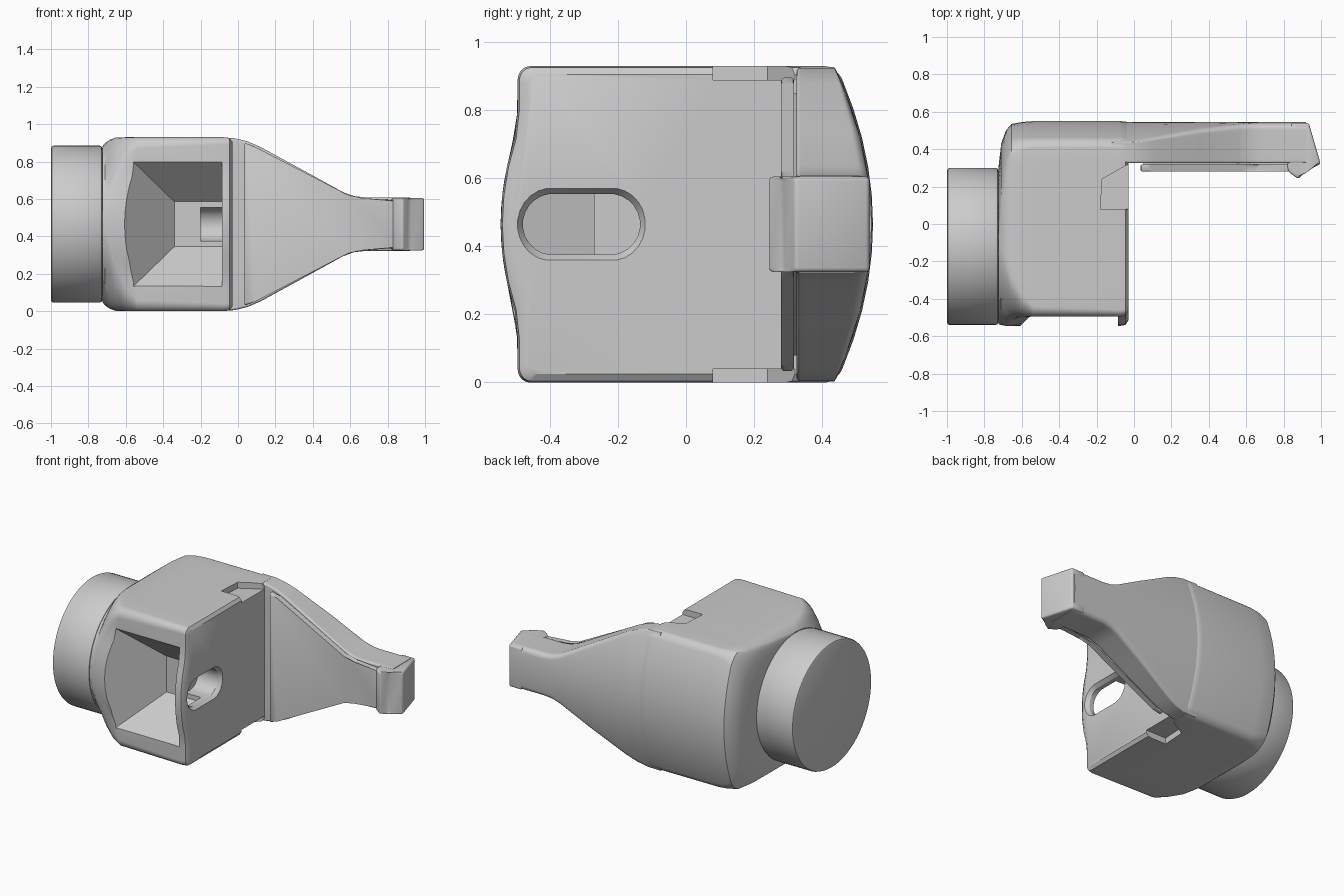
import bpy, bmesh, math
from mathutils import Vector

if "Cube" in bpy.data.objects:
    bpy.data.objects.remove(bpy.data.objects["Cube"])

CZ = 0.465  # mid height, everything mirrors about it


def make(name, bm, smooth=True):
    bmesh.ops.recalc_face_normals(bm, faces=bm.faces)
    me = bpy.data.meshes.new(name)
    bm.to_mesh(me)
    bm.free()
    ob = bpy.data.objects.new(name, me)
    bpy.context.collection.objects.link(ob)
    if smooth:
        shade(ob)
    return ob


def shade(ob):
    bpy.ops.object.select_all(action='DESELECT')
    ob.select_set(True)
    bpy.context.view_layer.objects.active = ob
    bpy.ops.object.shade_smooth_by_angle(angle=math.radians(32))


def loft(name, rings):
    bm = bmesh.new()
    rows = [[bm.verts.new(p) for p in r] for r in rings]
    n = len(rows[0])
    for a, b in zip(rows, rows[1:]):
        for i in range(n):
            j = (i + 1) % n
            bm.faces.new((a[i], a[j], b[j], b[i]))
    bm.faces.new(rows[0])
    bm.faces.new(rows[-1])
    return make(name, bm)


def section(x, y0, y1, hz, rf, rb, crown=True):
    """Rounded rectangle across x with front and back corner radii and a crowned front and back."""
    pts, k, m = [], 8, 10
    corners = [(y1 - rb, hz - rb, rb, 0), (y0 + rf, hz - rf, rf, 90),
               (y0 + rf, rf - hz, rf, 180), (y1 - rb, rb - hz, rb, 270)]
    arcs = [[(cy + r * math.cos(math.radians(s + 90 * i / k)),
              cz + r * math.sin(math.radians(s + 90 * i / k))) for i in range(k + 1)]
            for cy, cz, r, s in corners]
    for n, arc in enumerate(arcs):
        nxt = arcs[(n + 1) % 4][0]
        pts += arc
        for i in range(1, m):
            t = i / m
            pts.append((arc[-1][0] * (1 - t) + nxt[0] * t, arc[-1][1] * (1 - t) + nxt[1] * t))
    out = []
    for y, dz in pts:
        if crown:
            t = (y - y0) / (y1 - y0)
            y += 0.05 * min(1, (dz / 0.28) ** 2) * (1 - t) ** 2 * (y0 < 0) - 0.5 * dz * dz * t ** 2
        out.append(Vector((x, y, CZ + dz)))
    return out


def prism(name, pts, axis, lo, hi, bevel=0.0):
    """Extrude a 2D outline along y (points are x,z) or z (points are x,y)."""
    bm = bmesh.new()
    put = (lambda p, d: (p[0], d, p[1])) if axis == 'y' else (lambda p, d: (p[0], p[1], d))
    a = [bm.verts.new(put(p, lo)) for p in pts]
    b = [bm.verts.new(put(p, hi)) for p in pts]
    bm.faces.new(a)
    bm.faces.new(b)
    for i in range(len(pts)):
        j = (i + 1) % len(pts)
        bm.faces.new((a[i], a[j], b[j], b[i]))
    if bevel:
        bmesh.ops.bevel(bm, geom=bm.edges[:], offset=bevel, segments=3, profile=0.5, affect='EDGES')
    return make(name, bm)


def cut(ob, cutter):
    m = ob.modifiers.new("cut", 'BOOLEAN')
    m.operation, m.solver, m.object = 'DIFFERENCE', 'EXACT', cutter
    bpy.context.view_layer.objects.active = ob
    bpy.ops.object.modifier_apply(modifier=m.name)
    bpy.data.objects.remove(cutter)


def mirror_z(pts):
    return pts + [(x, 2 * CZ - z) for x, z in reversed(pts)]


# Round end cap and the neck behind it
def disc(name, x0, x1, r, bevel):
    spec = [(x0, r - bevel), (x0 + bevel * 0.3, r - bevel * 0.3), (x0 + bevel, r),
            (x1 - bevel, r), (x1 - bevel * 0.3, r - bevel * 0.3), (x1, r - bevel)]
    n = 64
    return loft(name, [[Vector((x, -0.12 + q * math.cos(2 * math.pi * i / n),
                                CZ + q * math.sin(2 * math.pi * i / n))) for i in range(n)]
                       for x, q in spec])


disc("end_cap", -1.0, -0.725, 0.42, 0.015)
disc("neck", -0.76, -0.65, 0.405, 0.005)

# Housing: lofts from the round neck into a block
housing = loft("housing", [
    section(-0.725, -0.535, 0.30, 0.417, 0.41, 0.41, False),
    section(-0.71, -0.54, 0.43, 0.435, 0.38, 0.26),
    section(-0.685, -0.545, 0.50, 0.452, 0.32, 0.14),
    section(-0.655, -0.545, 0.535, 0.463, 0.24, 0.08),
    section(-0.60, -0.545, 0.545, 0.465, 0.13, 0.05),
    section(-0.54, -0.545, 0.55, 0.465, 0.06, 0.04),
    section(-0.075, -0.545, 0.55, 0.465, 0.04, 0.04),
    section(-0.045, -0.54, 0.548, 0.461, 0.04, 0.04),
    section(-0.03, -0.515, 0.54, 0.44, 0.03, 0.03)])

# Funnel-shaped pocket in the front
bm = bmesh.new()
for x0, x1, y, h in ((-0.66, -0.085, -0.60, 0.43), (-0.34, -0.085, -0.27, 0.12)):
    for x in (x0, x1):
        for z in (CZ - h, CZ + h):
            bm.verts.new((x, y, z))
bmesh.ops.convex_hull(bm, input=bm.verts[:])
cut(housing, make("pocket_cutter", bm, False))

# Oblong slot through the side wall
slot = []
for i in range(24):
    a = 2 * math.pi * (i + 0.5) / 24
    c = -0.225 if math.cos(a) > 0 else -0.39
    slot.append((c + 0.09 * math.cos(a), CZ + 0.09 * math.sin(a)))
for nm, x0, x1, g0, g1 in (("slot_cutter", -0.2, 0.1, 1, 1), ("slot_flare_cutter", -0.055, 0.0, 1.0, 1.4)):
    cut(housing, loft(nm, [[Vector((x, -0.3075 + (y + 0.3075) * (1 + (g - 1) * 0.5),
                                    CZ + (z - CZ) * g)) for y, z in slot]
                           for x, g in ((x0, g0), (x1, g1))]))

# Shallow notches at the top and bottom beside the arm root
notch = [(-0.18, 0.08), (0.02, 0.08), (0.02, 0.32), (-0.03, 0.32), (-0.17, 0.24)]
for lo, hi in ((-0.1, 0.04), (0.89, 1.0)):
    cut(housing, prism("notch_cutter", notch, 'z', lo, hi))
shade(housing)

# Tapering arm that continues the back of the housing
arm_rings = [(-0.12, 0.462), (-0.02, 0.46), (0.05, 0.443), (0.12, 0.413), (0.36, 0.282),
             (0.56, 0.172), (0.62, 0.15), (0.68, 0.143), (0.92, 0.143)]
loft("arm", [section(x, 0.325, 0.545, h, 0.012, 0.03) for x, h in arm_rings])

# Inner pad with a recessed strip joining it to the arm
pad = [(0.035, 0.03), (0.09, 0.05), (0.59, 0.31), (0.66, 0.335), (0.88, 0.335)]
prism("arm_pad", mirror_z(pad), 'y', 0.28, 0.318, 0.01)
core = [(0.05, 0.08), (0.10, 0.09), (0.59, 0.345), (0.66, 0.36), (0.88, 0.36)]
prism("pad_core", mirror_z(core), 'y', 0.30, 0.36)

# Hooked arm tip
tip = [(0.82, 0.30), (0.83, 0.275), (0.88, 0.24), (0.915, 0.285), (0.998, 0.32),
       (0.935, 0.54), (0.84, 0.54)]
prism("arm_tip", tip, 'z', 0.325, 0.605, 0.012)
